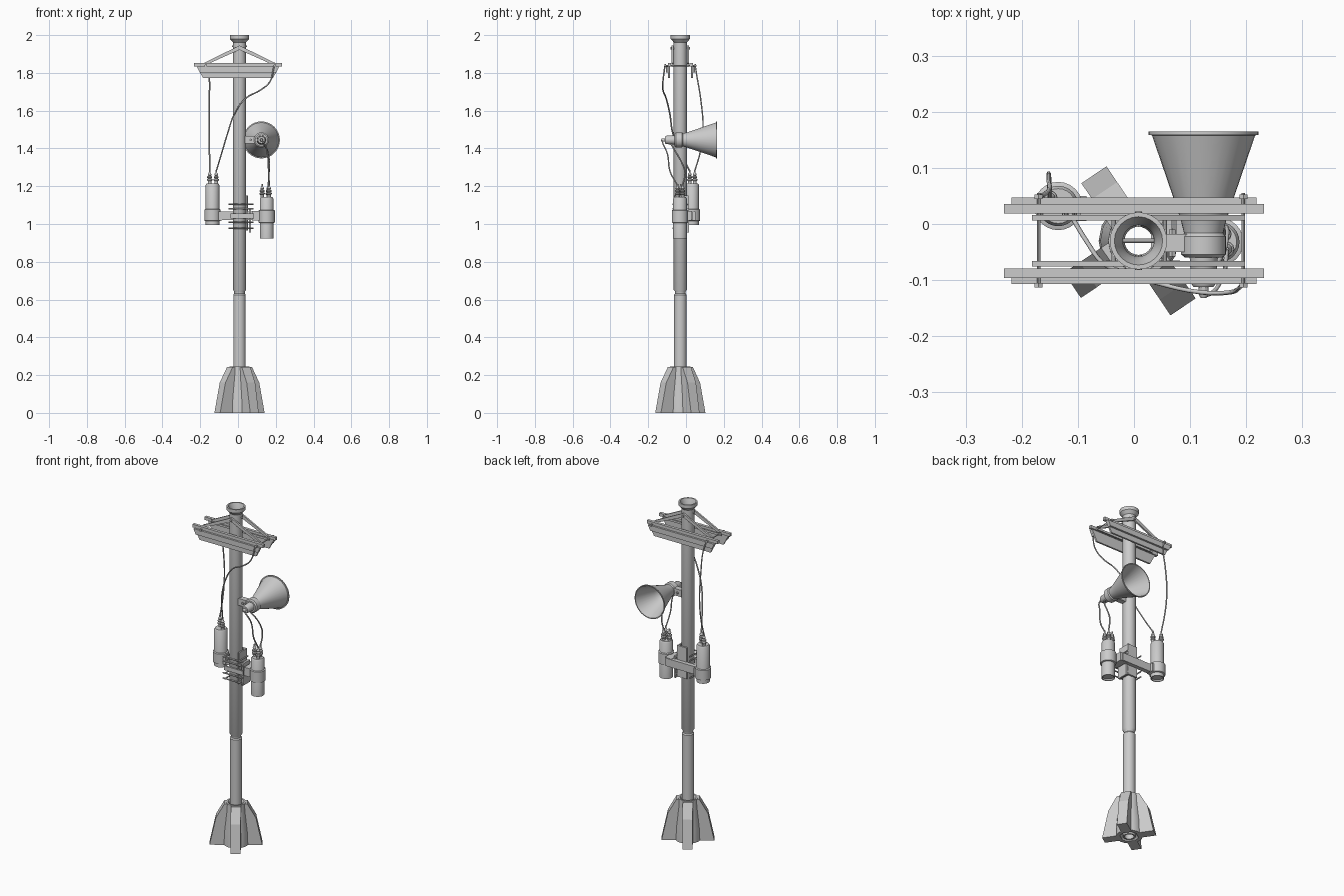
import bpy, bmesh, math
from mathutils import Vector, Matrix

if "Cube" in bpy.data.objects:
    bpy.data.objects.remove(bpy.data.objects["Cube"])

PX, PY = 0.008, -0.03          # pole axis


def finish(name, bm, smooth=False):
    bmesh.ops.recalc_face_normals(bm, faces=bm.faces)
    me = bpy.data.meshes.new(name)
    bm.to_mesh(me)
    bm.free()
    ob = bpy.data.objects.new(name, me)
    bpy.context.collection.objects.link(ob)
    if smooth:
        bpy.ops.object.select_all(action='DESELECT')
        ob.select_set(True)
        bpy.context.view_layer.objects.active = ob
        bpy.ops.object.shade_smooth_by_angle(angle=math.radians(35))
    return ob


def lathe(name, profile, loc, n=24, along_y=False, closed=False):
    """Revolve (radius, height) pairs around z, or around y."""
    bm = bmesh.new()
    rings = [[bm.verts.new((r * math.cos(2 * math.pi * i / n), r * math.sin(2 * math.pi * i / n), z))
              for i in range(n)] for r, z in profile]
    pairs = list(zip(rings, rings[1:])) + ([(rings[-1], rings[0])] if closed else [])
    for a, b in pairs:
        for i in range(n):
            j = (i + 1) % n
            bm.faces.new((a[i], a[j], b[j], b[i]))
    if not closed:
        bm.faces.new(rings[0])
        bm.faces.new(rings[-1])
    if along_y:
        bm.transform(Matrix.Rotation(-math.pi / 2, 4, 'X'))
    bm.transform(Matrix.Translation(loc))
    return finish(name, bm, True)


def box(name, x0, x1, y0, y1, z0, z1):
    bm = bmesh.new()
    bmesh.ops.create_cube(bm, size=1)
    bm.transform(Matrix.Translation(((x0 + x1) / 2, (y0 + y1) / 2, (z0 + z1) / 2))
                 @ Matrix.Diagonal((x1 - x0, y1 - y0, z1 - z0, 1)))
    return finish(name, bm)


def plate(name, pts, y0, y1, matrix=None):
    """Extrude an (x, z) outline from y0 to y1."""
    bm = bmesh.new()
    f = bm.faces.new([bm.verts.new((x, y0, z)) for x, z in pts])
    new = bmesh.ops.extrude_face_region(bm, geom=[f])['geom']
    bmesh.ops.translate(bm, vec=(0, y1 - y0, 0), verts=[v for v in new if isinstance(v, bmesh.types.BMVert)])
    if matrix:
        bm.transform(matrix)
    return finish(name, bm)


def rod(name, a, b, r, n=8):
    a, b = Vector(a), Vector(b)
    bm = bmesh.new()
    bmesh.ops.create_cone(bm, cap_ends=True, segments=n, radius1=r, radius2=r, depth=(b - a).length)
    bm.transform(Matrix.Translation((a + b) / 2) @ (b - a).to_track_quat('Z', 'Y').to_matrix().to_4x4())
    return finish(name, bm, True)


def cable(name, pts, r=0.004):
    cu = bpy.data.curves.new(name, 'CURVE')
    cu.dimensions = '3D'
    cu.bevel_depth, cu.bevel_resolution, cu.resolution_u = r, 1, 4
    cu.use_fill_caps = True
    sp = cu.splines.new('BEZIER')
    sp.bezier_points.add(len(pts) - 1)
    for p, co in zip(sp.bezier_points, pts):
        p.co = co
        p.handle_left_type = p.handle_right_type = 'AUTO'
    bpy.context.collection.objects.link(bpy.data.objects.new(name, cu))


# Hollow pole with a neck and a flared top collar
lathe("pole", [(0.033, 0), (0.033, 0.61), (0.033, 0.625), (0.028, 0.632), (0.028, 0.642), (0.035, 0.652),
               (0.035, 1.962), (0.044, 1.972), (0.051, 1.980), (0.051, 2.0), (0.043, 2.0), (0.034, 1.975),
               (0.028, 1.95), (0.025, 0.642), (0.025, 0)], (PX, PY, 0), closed=True)
rod("pole_cross_pin", (PX - 0.04, PY, 1.94), (PX + 0.04, PY, 1.94), 0.004)

# Base socket and four fins
lathe("base_socket", [(0.071, 0), (0.068, 0.08), (0.056, 0.2), (0.054, 0.245), (0.044, 0.245),
                      (0.034, 0.225), (0.034, 0.02), (0.05, 0)], (PX, PY, 0), 16, closed=True)
for i in range(4):
    m = Matrix.Translation((PX, PY, 0)) @ Matrix.Rotation(math.radians(34 + 90 * i), 4, 'Z')
    plate("base_fin", [(0.045, 0), (0.142, 0), (0.108, 0.16), (0.062, 0.242), (0.045, 0.242)], -0.027, 0.027, m)

# Twin crossarms with braces, mirrored front and back of the pole
for s, side in ((-1, "front"), (1, "back")):
    def span(a, b):
        return sorted((PY + s * a, PY + s * b))
    box(f"{side}_crossarm_top", -0.232, 0.232, *span(0.049, 0.066), 1.834, 1.852)
    plate(f"{side}_crossarm_web", [(-0.218, 1.834), (-0.185, 1.772), (0.185, 1.772), (0.218, 1.834)],
          *span(0.056, 0.066))
    plate(f"{side}_crossarm_lip", [(-0.218, 1.834), (-0.203, 1.803), (0.203, 1.803), (0.218, 1.834)],
          *span(0.066, 0.077))
    # Triangular brace against the pole
    for e in (-1, 1):
        plate(f"{side}_brace", [(PX, 1.945), (PX, 1.922), (PX + e * 0.172, 1.845), (PX + e * 0.19, 1.852)],
              *span(0.036, 0.046))
    box(f"{side}_brace_foot", -0.182, 0.198, *span(0.036, 0.042), 1.83, 1.842)
    rod(f"{side}_brace_bolt", (PX, PY + s * 0.025, 1.93), (PX, PY + s * 0.052, 1.93), 0.006)
for x in (-0.17, 0.195):
    rod("crossarm_tie_rod", (x, -0.112, 1.838), (x, 0.055, 1.838), 0.003)
    for y in (-0.109, 0.049):
        rod("tie_rod_nut", (x, y - 0.004, 1.838), (x, y + 0.004, 1.838), 0.008, 6)

# Horn loudspeaker pointing backward
HX, HZ = 0.124, 1.445
lathe("horn_bell", [(0.034, -0.02), (0.04, 0.005), (0.055, 0.05), (0.092, 0.158), (0.098, 0.159), (0.098, 0.165),
                    (0.093, 0.165), (0.051, 0.05), (0.028, -0.005), (0.012, -0.018)],
      (HX, 0, HZ), 32, True)
lathe("horn_collar", [(0.033, -0.06), (0.04, -0.054), (0.04, -0.022), (0.034, -0.015)], (HX, 0, HZ), 24, True)
lathe("horn_driver", [(0.018, -0.112), (0.022, -0.106), (0.025, -0.055)], (HX, 0, HZ), 20, True)
lathe("horn_plug", [(0.005, -0.132), (0.009, -0.125), (0.009, -0.11)], (HX, 0, HZ), 10, True)
box("horn_mount", 0.03, 0.095, -0.05, -0.018, 1.425, 1.466)
rod("horn_mount_bolt", (0.068, -0.058, HZ), (0.068, -0.01, HZ), 0.007, 6)

# Canisters with clamp bands and ribbed insulators
INSULATOR = [(0.009, -0.004), (0.010, 0.012), (0.014, 0.016), (0.014, 0.022), (0.008, 0.026), (0.013, 0.03),
             (0.013, 0.036), (0.007, 0.04), (0.010, 0.045), (0.009, 0.05), (0.005, 0.056), (0.004, 0.07)]


def canister(name, x, y, z0, z1, band0, band1, tops):
    lathe(name, [(0.029, z0 + 0.008), (0.031, z0), (0.036, z0), (0.036, z1 - 0.008), (0.031, z1)], (x, y, 0))
    lathe(name + "_clamp", [(0.036, band0), (0.043, band0 + 0.003), (0.043, band1 - 0.003), (0.036, band1)],
          (x, y, 0))
    for tx, ty in tops:
        lathe(name + "_insulator", INSULATOR, (tx, ty, z1), 12)


canister("left_canister", -0.135, 0.032, 0.995, 1.215, 1.015, 1.08, ((-0.15, 0.046), (-0.115, 0.02)))
canister("right_canister", 0.152, -0.032, 0.922, 1.142, 1.005, 1.075, ((0.128, -0.028), (0.165, -0.045),
                                                                    (0.16, -0.018)))

# Bracket arm behind the pole, joined to the right clamp
box("bracket_arm", -0.1, 0.105, 0.008, 0.034, 1.02, 1.066)
box("bracket_right_block", 0.075, 0.118, -0.05, 0.03, 1.018, 1.068)
box("bracket_left_block", -0.112, -0.085, 0.005, 0.05, 1.018, 1.066)
# Pole clamp plates and their bolts
box("clamp_back_plate", -0.012, 0.052, 0.002, 0.012, 0.965, 1.15)
box("clamp_side_plate", 0.042, 0.05, -0.062, 0.012, 0.965, 1.15)
box("clamp_outer_plate", 0.058, 0.068, -0.05, 0.015, 0.955, 1.085)
box("clamp_strap", -0.04, 0.085, -0.074, -0.066, 1.03, 1.055)
for z in (0.978, 1.01, 1.08, 1.105):
    rod("clamp_bolt", (-0.05, -0.069, z), (0.082, -0.069, z), 0.004)
    for x in (-0.036, 0.055):
        rod("clamp_tie", (x, -0.072, z), (x, 0.014, z), 0.004)

# Cables
cable("back_crossarm_cable", [(-0.15, 0.046, 1.28), (-0.151, 0.075, 1.38), (-0.152, 0.09, 1.5),
                              (-0.152, 0.078, 1.66), (-0.153, 0.058, 1.78), (-0.165, 0.05, 1.83)])
cable("front_crossarm_cable", [(-0.115, 0.02, 1.28), (-0.085, -0.03, 1.38), (-0.055, -0.07, 1.48),
                               (-0.02, -0.085, 1.58), (0.04, -0.105, 1.665), (0.12, -0.122, 1.71),
                               (0.17, -0.122, 1.755), (0.19, -0.112, 1.835)])
cable("horn_cable", [(HX, -0.128, HZ), (0.14, -0.122, 1.425), (0.156, -0.098, 1.37), (0.162, -0.085, 1.28),
                     (0.165, -0.045, 1.205)])
cable("horn_return_cable", [(0.135, -0.08, HZ - 0.02), (0.155, -0.06, 1.39), (0.166, -0.02, 1.32),
                            (0.164, -0.005, 1.27), (0.16, -0.018, 1.205)])
